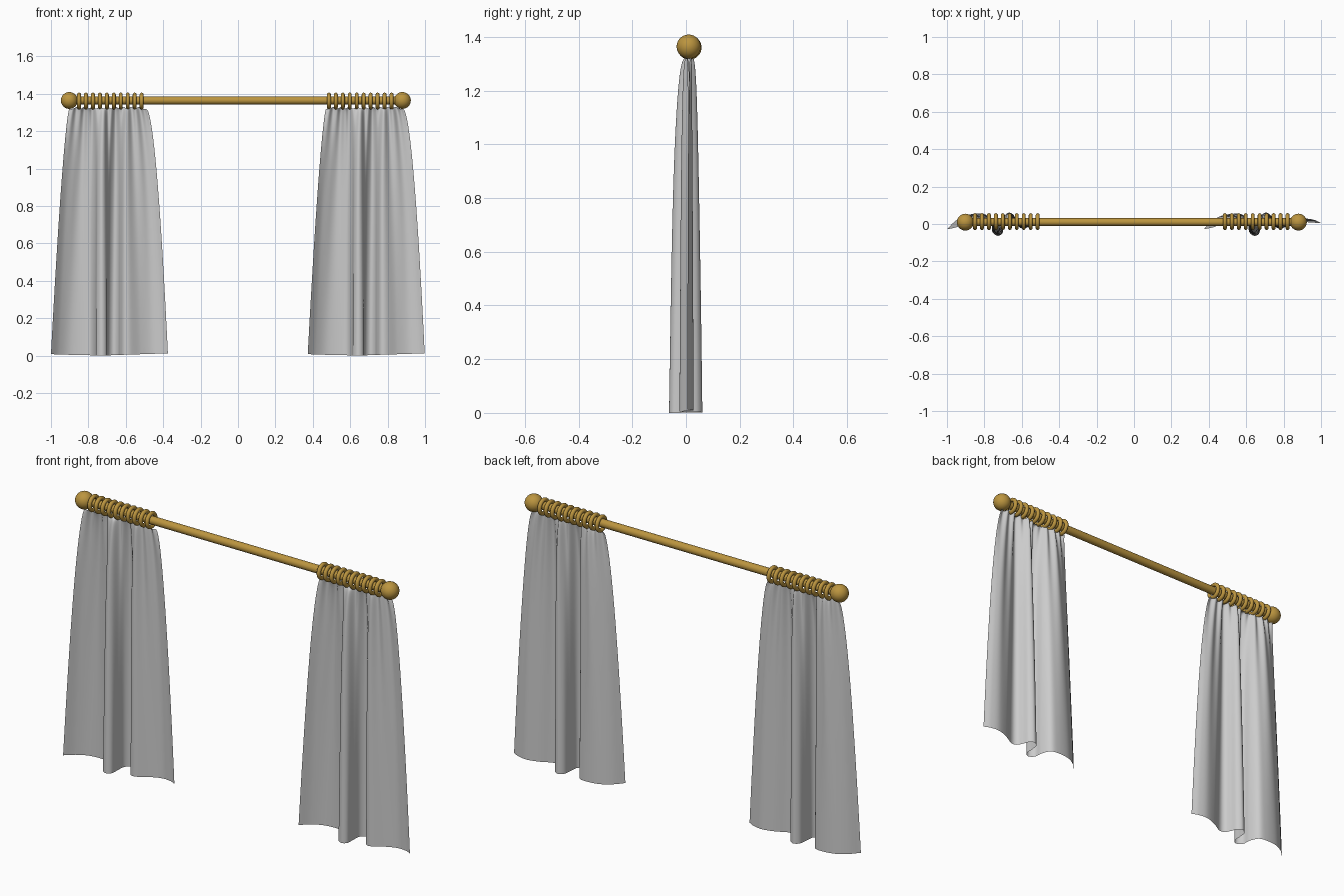
import bpy, math
from mathutils import Vector

if "Cube" in bpy.data.objects:
    bpy.data.objects.remove(bpy.data.objects["Cube"])

ROD_Y, ROD_Z = 0.01, 1.364
gold = bpy.data.materials.new("brass")
gold.diffuse_color = (0.50, 0.30, 0.05, 1)
gold.use_nodes = True
gold.node_tree.nodes["Principled BSDF"].inputs["Base Color"].default_value = gold.diffuse_color


def finish(name, mat=gold):
    ob = bpy.context.object
    ob.name = name
    if mat:
        ob.data.materials.append(mat)
    bpy.ops.object.shade_smooth_by_angle(angle=math.radians(50))
    return ob


def catmull(pts, n):
    """Smooth 2D path resampled to n+1 points evenly along its length."""
    p = [Vector(q) for q in pts]
    p = [2 * p[0] - p[1]] + p + [2 * p[-1] - p[-2]]
    dense = []
    for i in range(1, len(p) - 2):
        a, b, c, d = p[i - 1:i + 3]
        for k in range(30):
            t = k / 30
            dense.append(0.5 * (2 * b + (c - a) * t + (2 * a - 5 * b + 4 * c - d) * t * t
                                + (3 * b - a - 3 * c + d) * t ** 3))
    dense.append(p[-2])
    length = [0]
    for a, b in zip(dense, dense[1:]):
        length.append(length[-1] + (b - a).length)
    out, j = [], 0
    for i in range(n + 1):
        s = length[-1] * i / n
        while j < len(dense) - 2 and length[j + 1] < s:
            j += 1
        f = (s - length[j]) / (length[j + 1] - length[j])
        out.append(dense[j].lerp(dense[j + 1], f))
    return out


# Rod
bpy.ops.mesh.primitive_cylinder_add(vertices=32, radius=0.021, depth=1.78,
                                    location=(-0.012, ROD_Y, ROD_Z), rotation=(0, math.pi / 2, 0))
finish("rod")

# Ball finials
for side, x in (("left", -0.902), ("right", 0.879)):
    bpy.ops.mesh.primitive_uv_sphere_add(segments=32, ring_count=16, radius=0.045,
                                         location=(x, ROD_Y, ROD_Z), rotation=(0, math.pi / 2, 0))
    finish(side + "_finial")

# Hanging rings
for side, x0 in (("left", -0.85), ("right", 0.486)):
    for i in range(10):
        bpy.ops.mesh.primitive_torus_add(major_segments=32, minor_segments=12,
                                         major_radius=0.0345, minor_radius=0.0105,
                                         location=(x0 + i * 0.0372, ROD_Y + 0.003, ROD_Z - 0.003),
                                         rotation=(0, math.pi / 2, 0))
        finish(f"{side}_ring_{i + 1}")

# Hem outline of one curtain, seen from above
HEM = [(-1.0, -0.028), (-0.955, 0.016), (-0.90, 0.046), (-0.83, 0.055), (-0.785, 0.045),
       (-0.762, 0.0), (-0.757, -0.042), (-0.73, -0.063), (-0.703, -0.048), (-0.699, 0.0),
       (-0.693, 0.042), (-0.668, 0.061), (-0.642, 0.046), (-0.629, 0.012), (-0.612, -0.018),
       (-0.58, -0.022), (-0.52, 0.01), (-0.46, 0.028), (-0.41, 0.022), (-0.375, 0.006)]
NU, NV = 180, 60
TOP = 1.325
hem = catmull(HEM, NU)


def cloth_point(u, t, h):
    # gathered top edge spreads out into the hem outline
    e = 0.72 - 0.17 * u
    x_top = -0.903 + 0.414 * u
    x = x_top + (h.x - x_top) * t ** e
    y = ROD_Y + (h.y - ROD_Y) * t ** 0.3
    # small gathers at the rings, medium folds through the middle
    fade = min(1, 8 * u, 8 * (1 - u))
    y += 0.007 * math.cos(20 * math.pi * u) * (1 - t) ** 6
    y += 0.005 * fade * math.sin(13 * math.pi * u + 0.6) * math.sin(math.pi * t ** 0.5) * (1 - t) ** 0.5
    top = TOP + 0.004 * math.cos(20 * math.pi * u) - 0.012 * max(0, abs(2 * u - 1) - 0.9) * 10
    bottom = 0.01 * abs(2 * u - 0.85) ** 1.5
    return x, y, top + (bottom - top) * t


# Curtains
verts = [cloth_point(i / NU, (j / NV) ** 1.7, hem[i]) for j in range(NV + 1) for i in range(NU + 1)]
w = NU + 1
faces = [(j * w + i, (j + 1) * w + i, (j + 1) * w + i + 1, j * w + i + 1)
         for j in range(NV) for i in range(NU)]
for side, dx in (("left", 0), ("right", 1.373)):
    me = bpy.data.meshes.new(side + "_curtain")
    me.from_pydata(verts, [], faces)
    ob = bpy.data.objects.new(side + "_curtain", me)
    ob.location.x = dx
    bpy.context.collection.objects.link(ob)
    me.shade_smooth()
